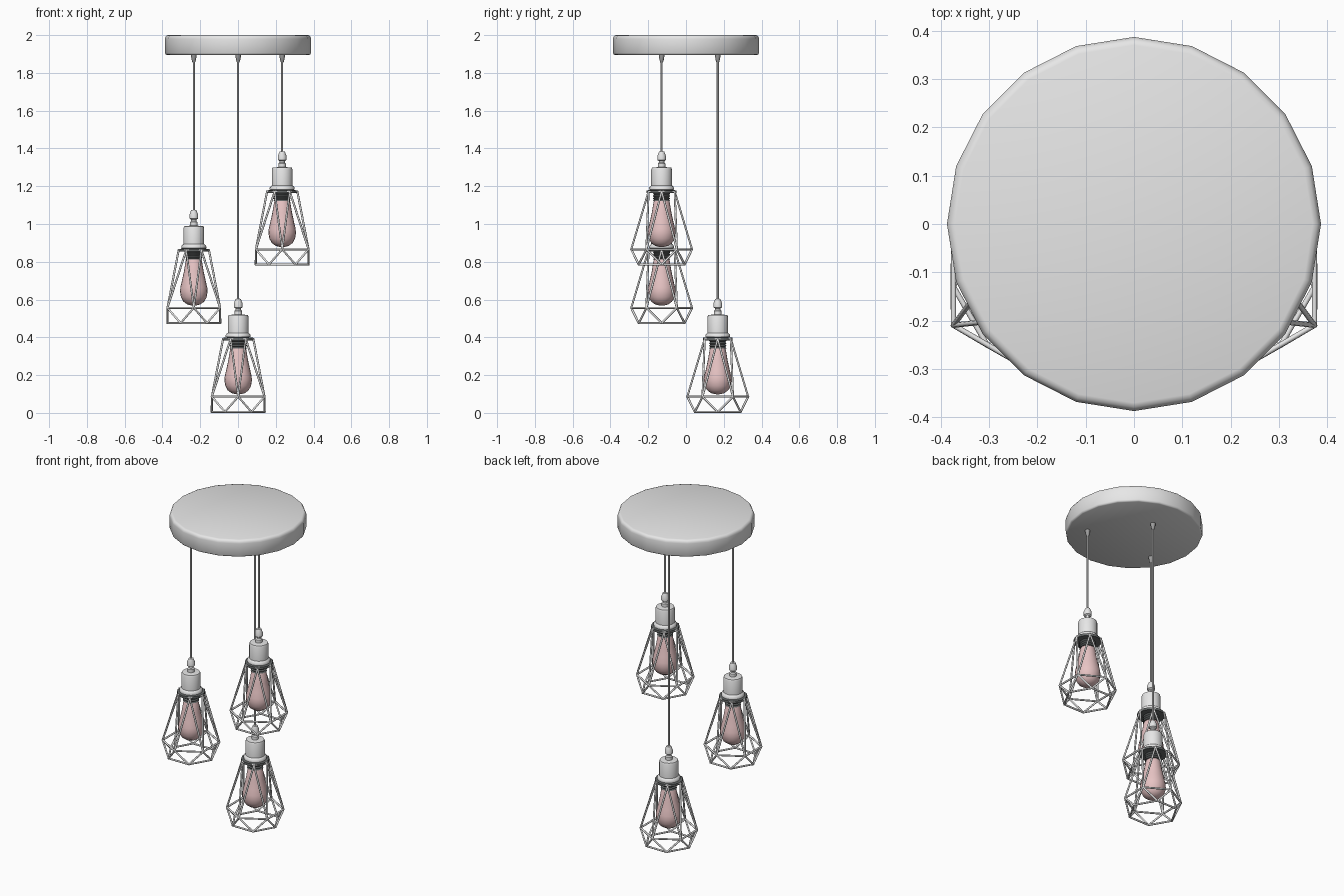
import bpy, bmesh, math
from mathutils import Vector

if "Cube" in bpy.data.objects:
    bpy.data.objects.remove(bpy.data.objects["Cube"])


def material(name, rgb):
    m = bpy.data.materials.new(name)
    m.diffuse_color = (*rgb, 1)
    m.use_nodes = True
    m.node_tree.nodes["Principled BSDF"].inputs["Base Color"].default_value = m.diffuse_color
    return m


GREY = material("light_grey_metal", (0.8, 0.8, 0.8))
PINK = material("pale_pink_glass", (0.8, 0.55, 0.55))
DARK = material("dark_grey_metal", (0.13, 0.14, 0.14))
MID = material("mid_grey_metal", (0.33, 0.33, 0.33))


def finish(bm, name, mat, loc, sharp=40):
    bmesh.ops.recalc_face_normals(bm, faces=bm.faces)
    me = bpy.data.meshes.new(name)
    bm.to_mesh(me)
    bm.free()
    me.materials.append(mat)
    for p in me.polygons:
        p.use_smooth = True
    me.set_sharp_from_angle(angle=math.radians(sharp))
    ob = bpy.data.objects.new(name, me)
    ob.location = loc
    bpy.context.collection.objects.link(ob)
    return ob


def lathe(name, profile, mat, loc=(0, 0, 0), sides=20):
    """Closed solid of revolution from (radius, z) points, capped at both ends."""
    bm = bmesh.new()
    rings = []
    for r, z in profile:
        if r == 0:
            rings.append([bm.verts.new((0, 0, z))])
        else:
            rings.append([bm.verts.new((r * math.cos(a), r * math.sin(a), z))
                          for a in (math.tau * i / sides for i in range(sides))])
    for a, b in zip(rings, rings[1:]):
        for i in range(sides):
            j = (i + 1) % sides
            if len(b) == 1:
                bm.faces.new((a[i], a[j], b[0]))
            elif len(a) == 1:
                bm.faces.new((a[0], b[j], b[i]))
            else:
                bm.faces.new((a[i], a[j], b[j], b[i]))
    for ring in (rings[0], rings[-1]):
        if len(ring) > 1:
            bm.faces.new(ring)
    return finish(bm, name, mat, loc)


def hexagon(radius, z, turn):
    return [Vector((radius * math.cos(a), radius * math.sin(a), z))
            for a in (math.radians(60 * i + turn) for i in range(6))]


def cage(name, loc, wire=0.0055):
    """Wire cage: three hexagons, alternately turned, joined by triangles."""
    top, mid, low = hexagon(0.08, 0.392, 0), hexagon(0.161, 0.086, 30), hexagon(0.14, wire, 0)
    rods = []
    for i in range(6):
        j = (i + 1) % 6
        rods += [(top[i], top[j]), (mid[i], mid[j]), (low[i], low[j]),
                 (top[i], mid[i]), (top[j], mid[i]), (low[i], mid[i]), (low[j], mid[i])]
    bm = bmesh.new()
    for a, b in rods:
        d = b - a
        mat = d.to_track_quat('Z', 'Y').to_matrix().to_4x4()
        mat.translation = (a + b) / 2
        bmesh.ops.create_cone(bm, cap_ends=True, segments=8, radius1=wire, radius2=wire,
                              depth=d.length + wire, matrix=mat)
    finish(bm, name, GREY, loc, 50)


# ceiling plate with rounded rims
lathe("ceiling_plate", [(0.377, 1.895), (0.383, 1.898), (0.387, 1.905), (0.387, 1.980),
                        (0.385, 1.989), (0.379, 1.997), (0.370, 2.0)], GREY)

# bulb and lamp holder profiles, measured from the cage bottom
BULB = [(0.036, 0.352), (0.043, 0.335), (0.052, 0.28), (0.063, 0.23), (0.071, 0.195),
        (0.073, 0.172), (0.068, 0.143), (0.055, 0.119), (0.034, 0.104), (0.014, 0.099), (0, 0.098)]
SOCKET = [(0.056, 0.40), (0.066, 0.402), (0.066, 0.412), (0.060, 0.420), (0.055, 0.424),
          (0.055, 0.508), (0.051, 0.518), (0.022, 0.521)]
GRIP = [(0.020, 0.515), (0.020, 0.540), (0.014, 0.546), (0.014, 0.553), (0.023, 0.559),
        (0.023, 0.580), (0.014, 0.603), (0.007, 0.605)]

for side, x, y, base in (("left", -0.234, -0.129, 0.47),
                         ("right", 0.234, -0.129, 0.78),
                         ("back", 0.001, 0.168, 0.0)):
    loc = (x, y, base)
    cage(side + "_cage", loc)
    lathe(side + "_bulb", BULB, PINK, loc)
    lathe(side + "_socket", SOCKET, GREY, loc)
    lathe(side + "_cord_grip", GRIP, GREY, loc, 12)
    # dark ring seating the cage under the socket
    lathe(side + "_cage_collar", [(0.045, 0.384), (0.079, 0.384), (0.079, 0.398),
                                  (0.045, 0.401)], DARK, loc)
    # ridged screw cap of the bulb
    ridges = [(0.040 if i % 2 else 0.046, 0.342 + 0.0065 * i) for i in range(9)]
    lathe(side + "_screw_cap", ridges, DARK, loc)
    # cord and its tapered outlet under the plate
    lathe(side + "_cord", [(0.0055, base + 0.6), (0.0055, 1.9)], GREY, (x, y, 0), 8)
    lathe(side + "_cord_outlet", [(0.007, 1.855), (0.011, 1.868), (0.014, 1.885),
                                  (0.014, 1.902)], MID, (x, y, 0), 12)
